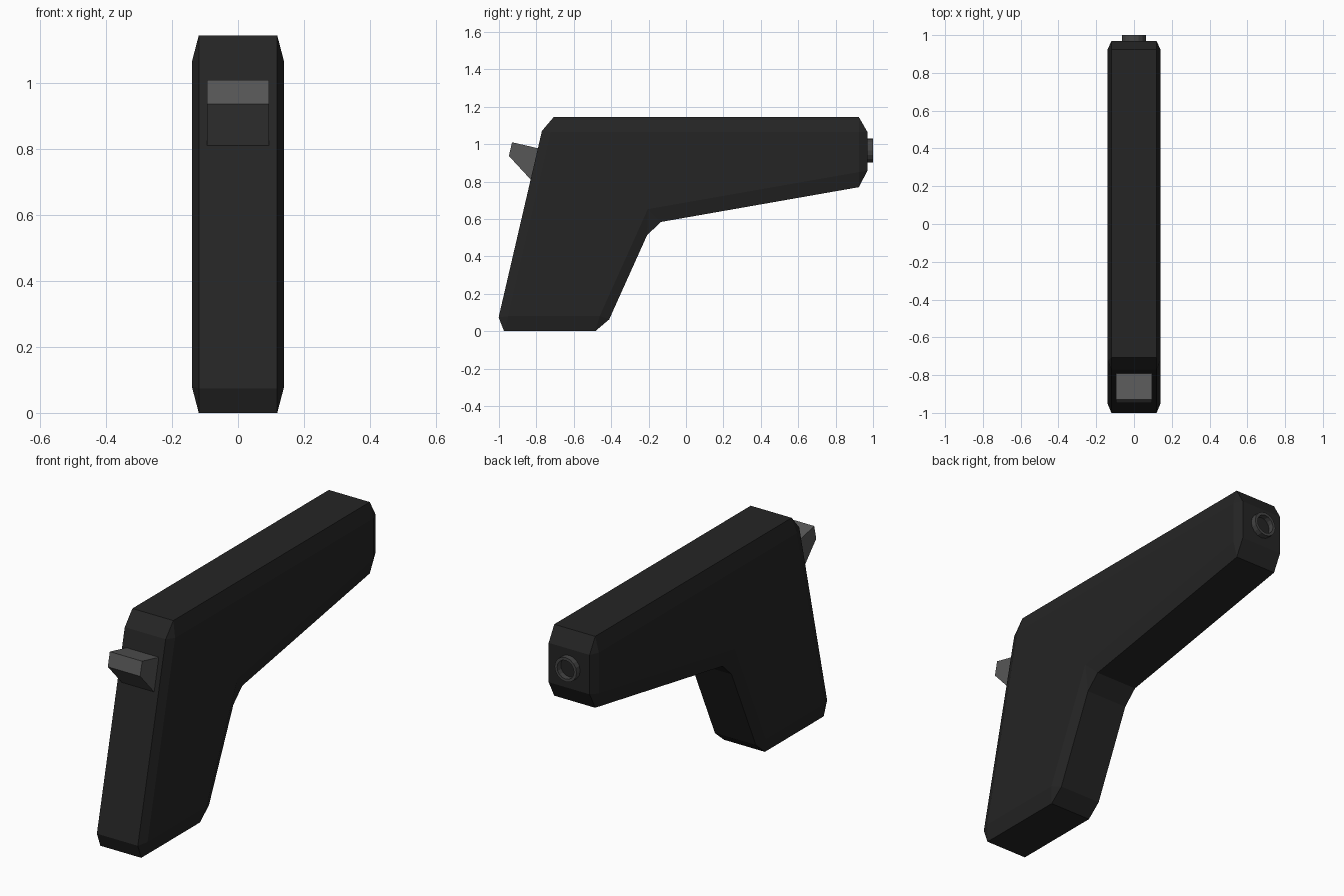
import bpy, bmesh
from math import cos, sin, tau

if "Cube" in bpy.data.objects:
    bpy.data.objects.remove(bpy.data.objects["Cube"], do_unlink=True)


def material(name, value):
    mat = bpy.data.materials.new(name)
    mat.use_nodes = True
    colour = (value, value, value, 1)
    mat.diffuse_color = colour
    shader = mat.node_tree.nodes["Principled BSDF"]
    shader.inputs["Base Color"].default_value = colour
    shader.inputs["Roughness"].default_value = 0.7
    return mat


def finish(name, bm, mat):
    bmesh.ops.recalc_face_normals(bm, faces=bm.faces)
    mesh = bpy.data.meshes.new(name)
    bm.to_mesh(mesh)
    bm.free()
    mesh.materials.append(mat)
    obj = bpy.data.objects.new(name, mesh)
    bpy.context.collection.objects.link(obj)
    return obj


def prism(profile, half_width):
    """Extrude a side profile of (y, z) points across x."""
    bm = bmesh.new()
    left, right = [[bm.verts.new((x, y, z)) for y, z in profile]
                   for x in (half_width, -half_width)]
    bm.faces.new(left)
    bm.faces.new(right[::-1])
    for i in range(len(profile)):
        j = (i + 1) % len(profile)
        bm.faces.new((left[i], right[i], right[j], left[j]))
    bmesh.ops.recalc_face_normals(bm, faces=bm.faces)
    return bm


black = material("matte black", 0.018)
grey = material("mid grey", 0.095)
dark_grey = material("dark grey", 0.06)

# Body: angled grip and tapering barrel, with a chamfer stretched per axis
chamfer = (0.021, 0.046, 0.08)
outline = [(-1.019, 0), (-0.439, 0), (-0.18, 0.576),
           (0.97, 0.778), (0.97, 1.145), (-0.753, 1.145)]
bm = prism(outline, 0.14)
bmesh.ops.scale(bm, vec=[1 / c for c in chamfer], verts=bm.verts)
bmesh.ops.bevel(bm, geom=bm.edges[:], offset=1, offset_type='OFFSET',
                segments=1, profile=0.5, affect='EDGES')
bmesh.ops.scale(bm, vec=chamfer, verts=bm.verts)
finish("body", bm, black)

# Wedge-shaped lever at the top of the grip
lever = [(-0.93, 1.01), (-0.947, 0.937), (-0.83, 0.81), (-0.76, 0.81), (-0.74, 0.966)]
finish("lever", prism(lever, 0.094), grey)

# Hollow ring at the end of the barrel
bm = bmesh.new()
sides = 16
section = [(0.064, 0.96), (0.064, 1.0), (0.049, 1.0), (0.049, 0.96)]
loops = [[bm.verts.new((r * cos(tau * i / sides), y, 0.967 + r * sin(tau * i / sides)))
          for i in range(sides)] for r, y in section]
for k in range(4):
    a, b = loops[k], loops[(k + 1) % 4]
    for i in range(sides):
        j = (i + 1) % sides
        bm.faces.new((a[i], a[j], b[j], b[i]))
finish("muzzle_ring", bm, dark_grey)
